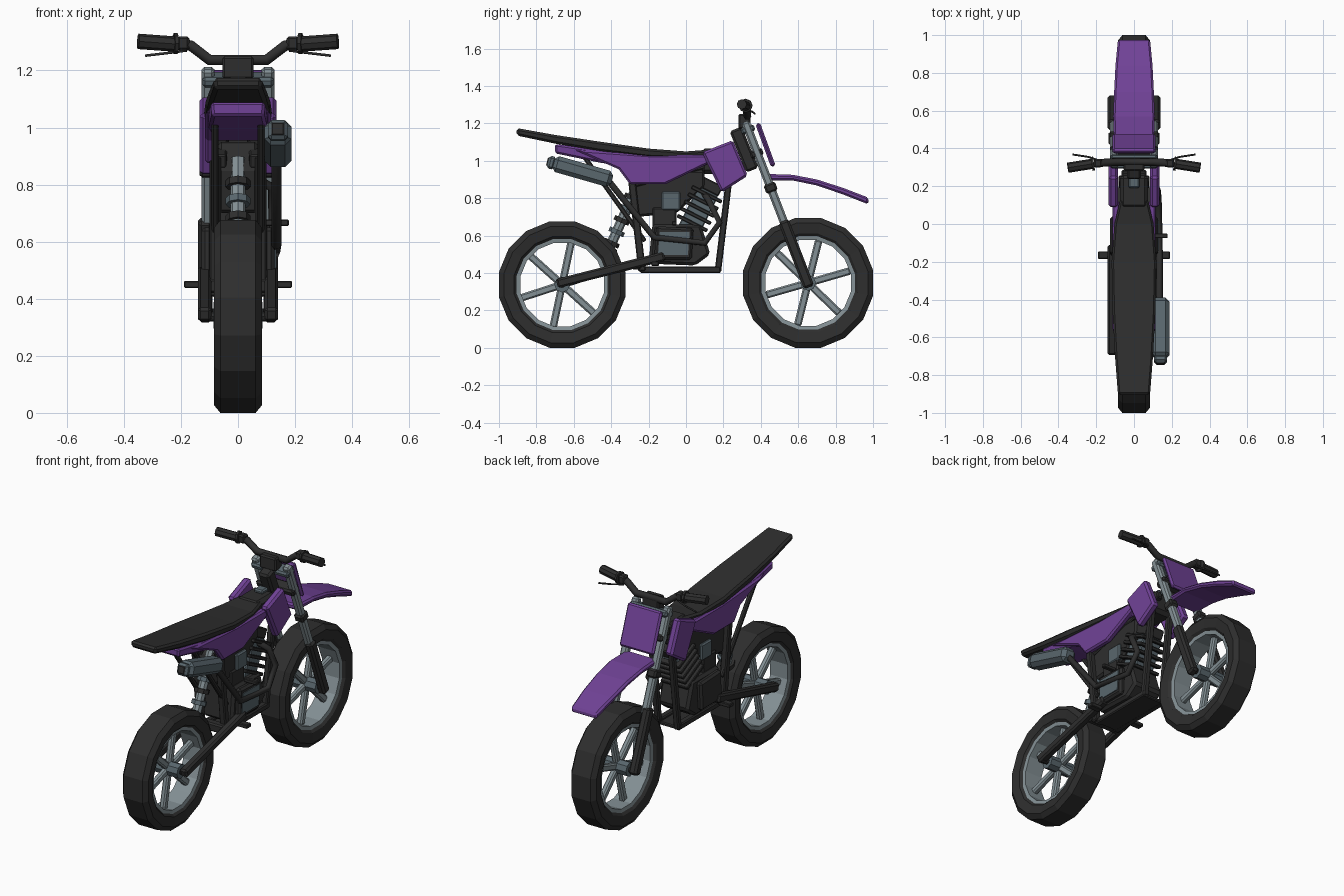
import bpy, bmesh, math
from mathutils import Vector, Matrix

cube = bpy.data.objects.get("Cube")
if cube:
    bpy.data.objects.remove(cube, do_unlink=True)


def material(name, rgb):
    m = bpy.data.materials.new(name)
    m.use_nodes = True
    m.diffuse_color = (*rgb, 1)
    m.node_tree.nodes["Principled BSDF"].inputs["Base Color"].default_value = (*rgb, 1)
    return m


BLACK = material("black", (0.027, 0.027, 0.027))
PURPLE = material("purple", (0.165, 0.055, 0.31))
SILVER = material("silver grey", (0.23, 0.28, 0.30))
STEEL = material("steel grey", (0.10, 0.135, 0.155))


def finish(name, bm, mat, bevel=0.0):
    bmesh.ops.recalc_face_normals(bm, faces=bm.faces)
    me = bpy.data.meshes.new(name)
    bm.to_mesh(me)
    bm.free()
    me.materials.append(mat)
    ob = bpy.data.objects.new(name, me)
    bpy.context.collection.objects.link(ob)
    if bevel:
        mod = ob.modifiers.new("bevel", "BEVEL")
        mod.width, mod.segments, mod.limit_method = bevel, 1, "ANGLE"
    return ob


def bar(name, p0, p1, w, h, mat, bevel=0.006):
    """Box running from p0 to p1, w wide in x and h deep."""
    p0, p1 = Vector(p0), Vector(p1)
    d = (p1 - p0).normalized()
    side = (Vector((1, 0, 0)) - d * d.x).normalized()
    rot = Matrix((side, d, side.cross(d))).transposed().to_4x4()
    bm = bmesh.new()
    bmesh.ops.create_cube(bm, size=1, matrix=Matrix.Translation((p0 + p1) / 2) @ rot
                          @ Matrix.Diagonal((w, (p1 - p0).length, h, 1)))
    return finish(name, bm, mat, bevel)


def box(name, lo, hi, mat, bevel=0.008):
    x, z = (lo[0] + hi[0]) / 2, (lo[2] + hi[2]) / 2
    return bar(name, (x, lo[1], z), (x, hi[1], z), hi[0] - lo[0], hi[2] - lo[2], mat, bevel)


def prism(name, pts, x0, x1, mat, bevel=0.006):
    """Side outline of (y, z) points extruded from x0 to x1."""
    bm = bmesh.new()
    f = bm.faces.new([bm.verts.new((x0, y, z)) for y, z in pts])
    ext = bmesh.ops.extrude_face_region(bm, geom=[f])["geom"]
    bmesh.ops.translate(bm, vec=(x1 - x0, 0, 0), verts=[v for v in ext if isinstance(v, bmesh.types.BMVert)])
    return finish(name, bm, mat, bevel)


def loft(name, stations, mat, bevel=0.01, taper=1.0):
    """Rectangular sections given as (y, z bottom, z top, half width)."""
    bm = bmesh.new()
    rings = [[bm.verts.new(p) for p in ((-w * taper, y, b), (w * taper, y, b), (w, y, t), (-w, y, t))]
             for y, b, t, w in stations]
    for a, b in zip(rings, rings[1:]):
        for i in range(4):
            j = (i + 1) % 4
            bm.faces.new((a[i], a[j], b[j], b[i]))
    bm.faces.new(rings[0])
    bm.faces.new(rings[-1])
    return finish(name, bm, mat, bevel)


def lathe(name, profile, centre, seg, mat):
    """Closed (radius, x) profile turned about an axle along x."""
    bm = bmesh.new()
    rings = []
    for i in range(seg):
        a = 2 * math.pi * (i + 0.5) / seg
        rings.append([bm.verts.new((x, centre[0] + r * math.cos(a), centre[1] + r * math.sin(a))) for r, x in profile])
    n = len(profile)
    for i in range(seg):
        a, b = rings[i], rings[(i + 1) % seg]
        for k in range(n):
            m = (k + 1) % n
            bm.faces.new((a[k], a[m], b[m], b[k]))
    return finish(name, bm, mat)


def rod(name, p0, p1, r, mat, seg=8):
    p0, p1 = Vector(p0), Vector(p1)
    d = p1 - p0
    bm = bmesh.new()
    bmesh.ops.create_cone(bm, cap_ends=True, segments=seg, radius1=r, radius2=r, depth=d.length,
                          matrix=Matrix.Translation((p0 + p1) / 2) @ d.to_track_quat("Z", "Y").to_matrix().to_4x4())
    return finish(name, bm, mat)


def tube(name, pts, r, mat):
    """Pipe swept along a polyline."""
    cu = bpy.data.curves.new(name, "CURVE")
    cu.dimensions, cu.bevel_depth, cu.bevel_resolution, cu.use_fill_caps = "3D", r, 1, True
    sp = cu.splines.new("POLY")
    sp.points.add(len(pts) - 1)
    for p, co in zip(sp.points, pts):
        p.co = (*co, 1)
    tmp = bpy.data.objects.new(name + "_path", cu)
    bpy.context.collection.objects.link(tmp)
    me = bpy.data.meshes.new_from_object(tmp.evaluated_get(bpy.context.evaluated_depsgraph_get()))
    bpy.data.objects.remove(tmp, do_unlink=True)
    me.materials.clear()
    me.materials.append(mat)
    ob = bpy.data.objects.new(name, me)
    bpy.context.collection.objects.link(ob)
    return ob


# Wheels: tyre, rim, six spokes and hub
for tag, y, R, a0 in (("rear", -0.662, 0.338, 18), ("front", 0.653, 0.347, 16)):
    c, k = (y, R), R / math.cos(math.pi / 16)
    half = [(0.70, 0.055), (0.76, 0.075), (0.92, 0.084), (1.0, 0.062)]
    prof = [(r * k, x) for r, x in half]
    lathe(tag + "_tyre", prof + [(r, -x) for r, x in reversed(prof)], c, 16, BLACK)
    lathe(tag + "_rim", [(0.66 * k, 0.058), (0.72 * k, 0.062), (0.72 * k, -0.062), (0.66 * k, -0.058)], c, 16, SILVER)
    for i in range(6):
        a = math.radians(a0 + 60 * i)
        u = Vector((0, math.cos(a), math.sin(a)))
        o = Vector((0, *c))
        bar(f"{tag}_spoke_{i + 1}", o + u * 0.02, o + u * 0.235, 0.035, 0.04, SILVER, 0.008)
    rod(tag + "_hub", (-0.085, *c), (0.085, *c), 0.042, STEEL)
    rod(tag + "_axle", (-0.13, *c), (0.13, *c), 0.018, BLACK)


def fork(t, x):
    return (x, 0.32 + 0.33 * t, 1.2 - 0.855 * t)


# Paired parts on both sides
for side, s in (("left", 1), ("right", -1)):
    bar(side + "_fork_tube", fork(-0.01, s * .105), fork(0.66, s * .105), 0.045, 0.045, SILVER, 0.01)
    bar(side + "_fork_slider", fork(0.61, s * .115), fork(1.025, s * .115), 0.05, 0.058, BLACK, 0.012)
    bar(side + "_fork_collar", fork(0.375, s * .105), fork(0.43, s * .105), 0.06, 0.065, BLACK, 0.01)
    bar(side + "_swingarm", (s * .117, -0.69, 0.343), (s * .117, -0.115, 0.49), 0.048, 0.05, BLACK, 0.01)
    bar(side + "_down_tube", (s * .065, 0.24, 0.98), (s * .065, 0.17, 0.405), 0.035, 0.035, BLACK)
    bar(side + "_bottom_rail", (s * .065, 0.185, 0.417), (s * .065, -0.245, 0.417), 0.04, 0.035, BLACK)
    bar(side + "_rear_tube", (s * .08, -0.235, 0.41), (s * .08, -0.29, 0.90), 0.04, 0.04, BLACK)
    bar(side + "_subframe", (s * .08, -0.22, 0.57), (s * .08, -0.55, 1.03), 0.025, 0.025, BLACK)
    bar(side + "_upper_rail", (s * .06, -0.29, 0.88), (s * .045, 0.28, 1.03), 0.04, 0.05, BLACK)
    box(side + "_footpeg", (min(s * .11, s * .19), -0.185, 0.438), (max(s * .11, s * .19), -0.145, 0.462), BLACK, 0.004)
    # Side fairing and tank shroud
    prism(side + "_side_panel", [(-0.60, 1.06), (-0.36, 0.955), (-0.30, 0.875), (-0.11, 0.875), (0.12, 0.985),
                                 (0.12, 1.03), (-0.18, 1.03)], s * 0.075, s * 0.115, PURPLE, 0.01)
    prism(side + "_shroud", [(0.085, 1.045), (0.25, 1.11), (0.33, 0.92), (0.19, 0.83)],
          s * 0.085, s * 0.135, PURPLE, 0.012)
    # Handlebar end: grip, flange and lever
    rod(side + "_grip", (s * .225, 0.318, 1.293), (s * .35, 0.298, 1.302), 0.027, BLACK)
    rod(side + "_grip_flange", (s * .212, 0.32, 1.295), (s * .225, 0.318, 1.295), 0.037, BLACK)
    box(side + "_control", (min(s * .17, s * .213), 0.30, 1.27), (max(s * .17, s * .213), 0.345, 1.32), BLACK)
    tube(side + "_lever", [(s * .18, 0.335, 1.27), (s * .24, 0.355, 1.262), (s * .325, 0.368, 1.252)], 0.005, BLACK)

# Steering: head, clamps, bar mount and handlebar
bar("steering_head", (0, 0.265, 1.17), (0, 0.355, 0.95), 0.075, 0.07, BLACK, 0.012)
bar("upper_clamp", (0, 0.325, 1.185), (0, 0.337, 1.15), 0.25, 0.075, STEEL, 0.01)
bar("lower_clamp", (0, 0.37, 1.06), (0, 0.385, 1.02), 0.25, 0.07, BLACK, 0.01)
box("handlebar_mount", (-0.055, 0.28, 1.17), (0.055, 0.345, 1.25), BLACK)
tube("handlebar", [(-0.19, 0.322, 1.292), (-0.165, 0.324, 1.287), (-0.1, 0.328, 1.237), (0.1, 0.328, 1.237),
                   (0.165, 0.324, 1.287), (0.19, 0.322, 1.292)], 0.021, BLACK)
bar("number_plate", (0, 0.383, 1.20), (0, 0.467, 0.97), 0.228, 0.026, PURPLE, 0.01)

# Front fender, seat and tail fairing
loft("front_fender", [(0.42, 0.895, 0.93, 0.105), (0.57, 0.895, 0.925, 0.11), (0.70, 0.868, 0.90, 0.105),
                      (0.84, 0.82, 0.855, 0.098), (0.975, 0.767, 0.803, 0.085)], PURPLE, 0.01)
loft("seat", [(-0.905, 1.135, 1.175, 0.086), (-0.70, 1.092, 1.138, 0.102), (-0.46, 1.05, 1.102, 0.115),
              (-0.20, 1.018, 1.065, 0.12), (0.0, 1.01, 1.05, 0.105), (0.13, 1.015, 1.06, 0.075)], BLACK, 0.012, 0.95)
loft("tail_fairing", [(-0.70, 1.04, 1.09, 0.096), (-0.46, 0.99, 1.055, 0.108), (-0.22, 0.955, 1.025, 0.112),
                      (0.09, 0.965, 1.02, 0.10)], PURPLE, 0.01, 0.95)
box("tank", (-0.075, 0.08, 0.93), (0.075, 0.26, 1.065), BLACK, 0.02)
box("tank_cap", (-0.03, 0.19, 1.06), (0.03, 0.25, 1.085), STEEL)

# Engine: crankcase, covers, airbox and finned cylinder
prism("crankcase", [(-0.20, 0.45), (0.05, 0.44), (0.13, 0.50), (0.08, 0.66), (-0.18, 0.66)], -0.10, 0.10, BLACK, 0.015)
for s in (1, -1):
    prism("engine_cover", [(-0.17, 0.47), (0.03, 0.47), (0.04, 0.64), (-0.16, 0.65)], s * 0.09, s * 0.128, BLACK, 0.012)
prism("crankcase_inset", [(-0.15, 0.495), (0.01, 0.495), (0.02, 0.62), (-0.14, 0.62)], 0.125, 0.133, STEEL, 0)
box("gearbox_top", (-0.08, -0.18, 0.62), (0.08, -0.05, 0.75), BLACK)
prism("air_box", [(-0.29, 0.86), (-0.26, 0.70), (-0.05, 0.72), (0.10, 0.86), (0.10, 0.95), (-0.2, 0.95)],
      -0.07, 0.07, BLACK, 0.012)
box("carburettor", (-0.085, -0.13, 0.735), (0.085, -0.03, 0.835), STEEL)
axis = Vector((0, 0.45, 0.89)).normalized()
base = Vector((0, 0.02, 0.64))
bar("cylinder", base - axis * 0.03, base + axis * 0.22, 0.13, 0.12, STEEL)
for i in range(5):
    p = base + axis * (0.02 + 0.043 * i)
    bar(f"cooling_fin_{i + 1}", p, p + axis * 0.02, 0.18, 0.18, BLACK, 0.004)
p = base + axis * 0.22
bar("cylinder_head", p, p + axis * 0.06, 0.12, 0.12, BLACK)
box("skid_plate", (-0.08, -0.23, 0.40), (0.08, 0.18, 0.42), BLACK, 0.005)
box("kick_starter", (0.09, -0.075, 0.655), (0.178, -0.05, 0.678), BLACK, 0.004)

# Rear shock absorber with spring collars
lo, hi = Vector((0, -0.42, 0.51)), Vector((0, -0.25, 0.89))
rod("shock_absorber", lo, hi, 0.027, SILVER)
for i, t in enumerate((0.1, 0.26, 0.42, 0.58, 0.74)):
    rod(f"shock_ring_{i + 1}", lo.lerp(hi, t), lo.lerp(hi, t + 0.06), 0.043, STEEL if i % 2 else BLACK)
bar("shock_link", (0, -0.45, 0.44), (0, -0.38, 0.53), 0.05, 0.04, BLACK)
box("swingarm_bridge", (-0.11, -0.29, 0.42), (0.11, -0.24, 0.47), BLACK)

# Exhaust pipe and muffler on one side
tube("exhaust_pipe", [(0.06, 0.10, 0.82), (0.12, 0.12, 0.79), (0.125, 0.18, 0.67), (0.13, 0.10, 0.56),
                      (0.135, -0.17, 0.59), (0.135, -0.42, 0.90)], 0.018, BLACK)
bar("muffler", (0.14, -0.71, 0.988), (0.14, -0.395, 0.898), 0.095, 0.088, STEEL, 0.022)
bar("muffler_end", (0.14, -0.738, 0.995), (0.14, -0.70, 0.985), 0.07, 0.07, STEEL, 0.012)
bar("muffler_outlet", (0.14, -0.743, 0.996), (0.14, -0.735, 0.994), 0.045, 0.045, BLACK, 0.004)
